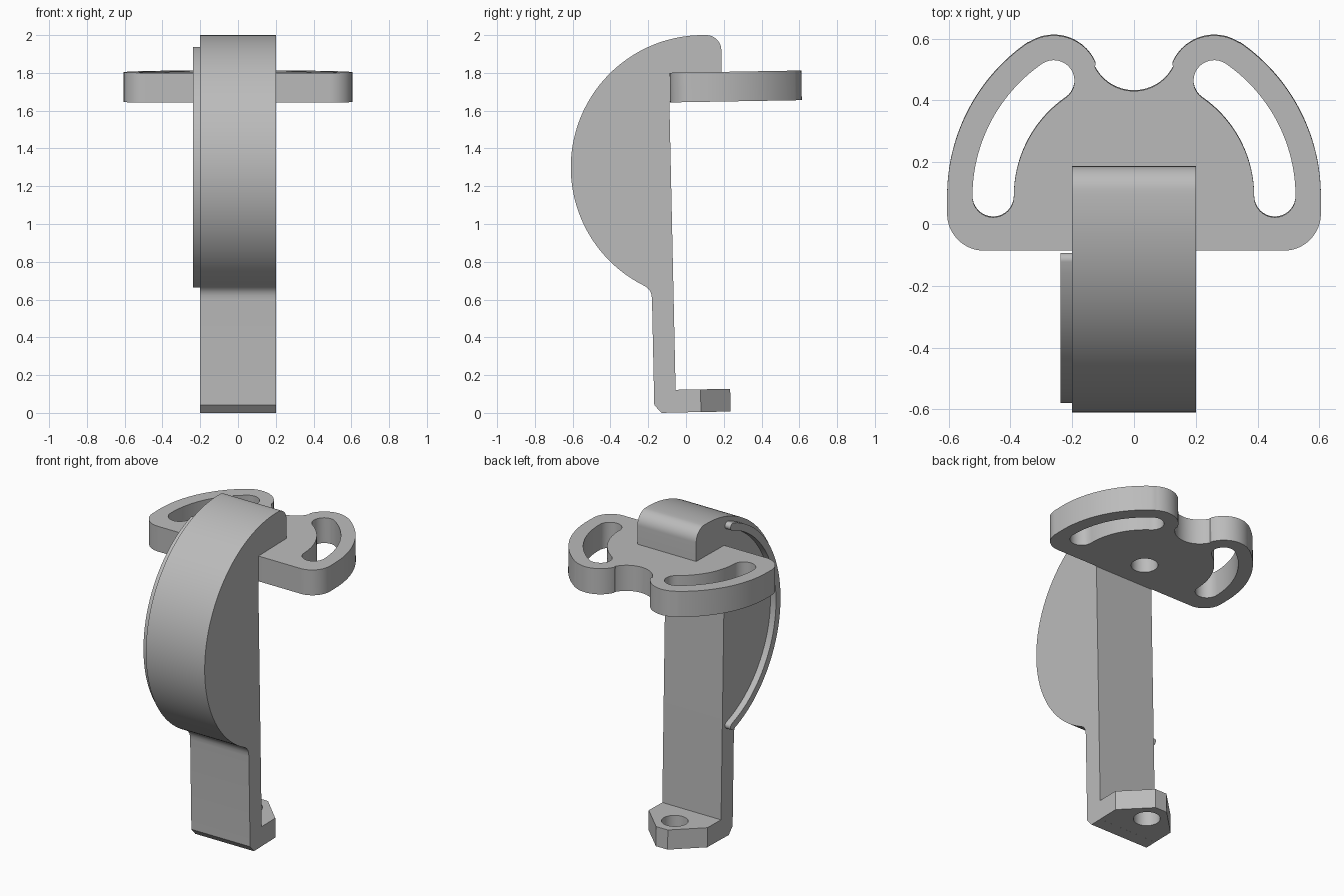
import bpy, bmesh
from math import sin, cos, radians, pi
from mathutils import Matrix

if "Cube" in bpy.data.objects:
    bpy.data.objects.remove(bpy.data.objects["Cube"])

grey = bpy.data.materials.new("plain grey")
grey.use_nodes = True
GREY = (0.5, 0.5, 0.5, 1)
grey.diffuse_color = GREY
grey.node_tree.nodes["Principled BSDF"].inputs["Base Color"].default_value = GREY


def arc(cx, cy, r, a0, a1, n=16):
    """Points on an arc, angles in degrees."""
    angles = [radians(a0 + (a1 - a0) * i / n) for i in range(n + 1)]
    return [(cx + r * cos(a), cy + r * sin(a)) for a in angles]


def mirrored(points):
    return [(-x, y) for x, y in reversed(points)]


def slot(cx, cy, r, half_width, a0, a1):
    """Curved slot with round ends, following an arc."""
    def end(a):
        return cx + r * cos(radians(a)), cy + r * sin(radians(a))
    return (arc(cx, cy, r + half_width, a0, a1, 40)
            + arc(*end(a1), half_width, a1, a1 + 180)[1:]
            + arc(cx, cy, r - half_width, a1, a0, 40)[1:]
            + arc(*end(a0), half_width, a0 + 180, a0 + 360)[1:-1])


def extrude(name, loops, thickness, matrix):
    """Slab from an outline; the further loops are through holes."""
    curve = bpy.data.curves.new(name, "CURVE")
    curve.dimensions = "2D"
    curve.fill_mode = "BOTH"
    curve.extrude = thickness / 2
    for points in loops:
        spline = curve.splines.new("POLY")
        spline.points.add(len(points) - 1)
        for p, (x, y) in zip(spline.points, points):
            p.co = (x, y, 0, 1)
        spline.use_cyclic_u = True
    temp = bpy.data.objects.new(name + " outline", curve)
    mesh = bpy.data.meshes.new_from_object(temp)
    bpy.data.objects.remove(temp)
    bpy.data.curves.remove(curve)
    bm = bmesh.new()
    bm.from_mesh(mesh)
    bmesh.ops.remove_doubles(bm, verts=bm.verts, dist=0.0001)
    bmesh.ops.recalc_face_normals(bm, faces=bm.faces)
    bmesh.ops.dissolve_limit(bm, angle_limit=radians(0.5), verts=[], edges=[
        e for e in bm.edges if len(e.link_faces) == 2])
    bm.transform(matrix)
    bm.to_mesh(mesh)
    bm.free()
    mesh.name = name
    mesh.materials.clear()
    mesh.materials.append(grey)
    obj = bpy.data.objects.new(name, mesh)
    bpy.context.collection.objects.link(obj)
    bpy.ops.object.select_all(action="DESELECT")
    obj.select_set(True)
    bpy.context.view_layer.objects.active = obj
    bpy.ops.object.shade_smooth_by_angle(angle=radians(30))
    return obj


# Side profiles are drawn in (y, z) and extruded along x
SIDE = Matrix(((0, 0, 1, 0), (1, 0, 0, 0), (0, 1, 0, 0), (0, 0, 0, 1)))
TILT = Matrix.Rotation(radians(1), 4, "X")
BIG = (0.09, 1.30)                       # centre of the large front curve

# Upright arm with the half-round front
profile = [(-0.055, 0.002), (-0.055, 0.122), (-0.088, 1.645), (-0.06, 1.66),
           (-0.06, 1.79), (0.187, 1.79)]
profile += arc(0.107, 1.92, 0.08, 0, 85, 12)
profile += arc(*BIG, 0.70, 90, 244, 72)
profile += [(-0.199, 0.657), (-0.188, 0.641), (-0.182, 0.622), (-0.18, 0.60),
            (-0.168, 0.042), (-0.13, 0)]
extrude("upright_arm", [profile], 0.4, SIDE)

# Raised curved rib on one side of the arm
extrude("side_rib", [slot(*BIG, 0.648, 0.022, 108.5, 251.5)], 0.048,
        Matrix.Translation((-0.214, 0, 0)) @ SIDE)

# Foot with chamfered end and bolt hole
half_foot = [(0.2, -0.057), (0.2, 0.078), (0.04, 0.235)]
extrude("foot", [half_foot + mirrored(half_foot), arc(0, 0.11, 0.075, 0, 351, 39)],
        0.12, Matrix.Translation((0, 0, 0.0632)) @ TILT)

# Two-lobed top plate with curved slots and a bore under the arm
LOBE = radians(55.3)
lobe = (0.456 * cos(LOBE), 0.09 + 0.456 * sin(LOBE))
half_plate = arc(0.485, 0.035, 0.12, -90, 0)
half_plate += arc(0, 0.09, 0.605, 0, 55.3, 32)
half_plate += arc(*lobe, 0.147, 58, 157, 24)
half_plate += arc(0, 0.574, 0.142, -23, -90, 16)[1:]
right_slot = slot(0, 0.09, 0.456, 0.067, 0, 55.3)
extrude("slotted_plate",
        [half_plate + mirrored(half_plate)[1:], right_slot, mirrored(right_slot),
         arc(0, 0.09, 0.075, 0, 351, 39)],
        0.157, Matrix.Translation((0, 0, 1.7235)) @ TILT)
